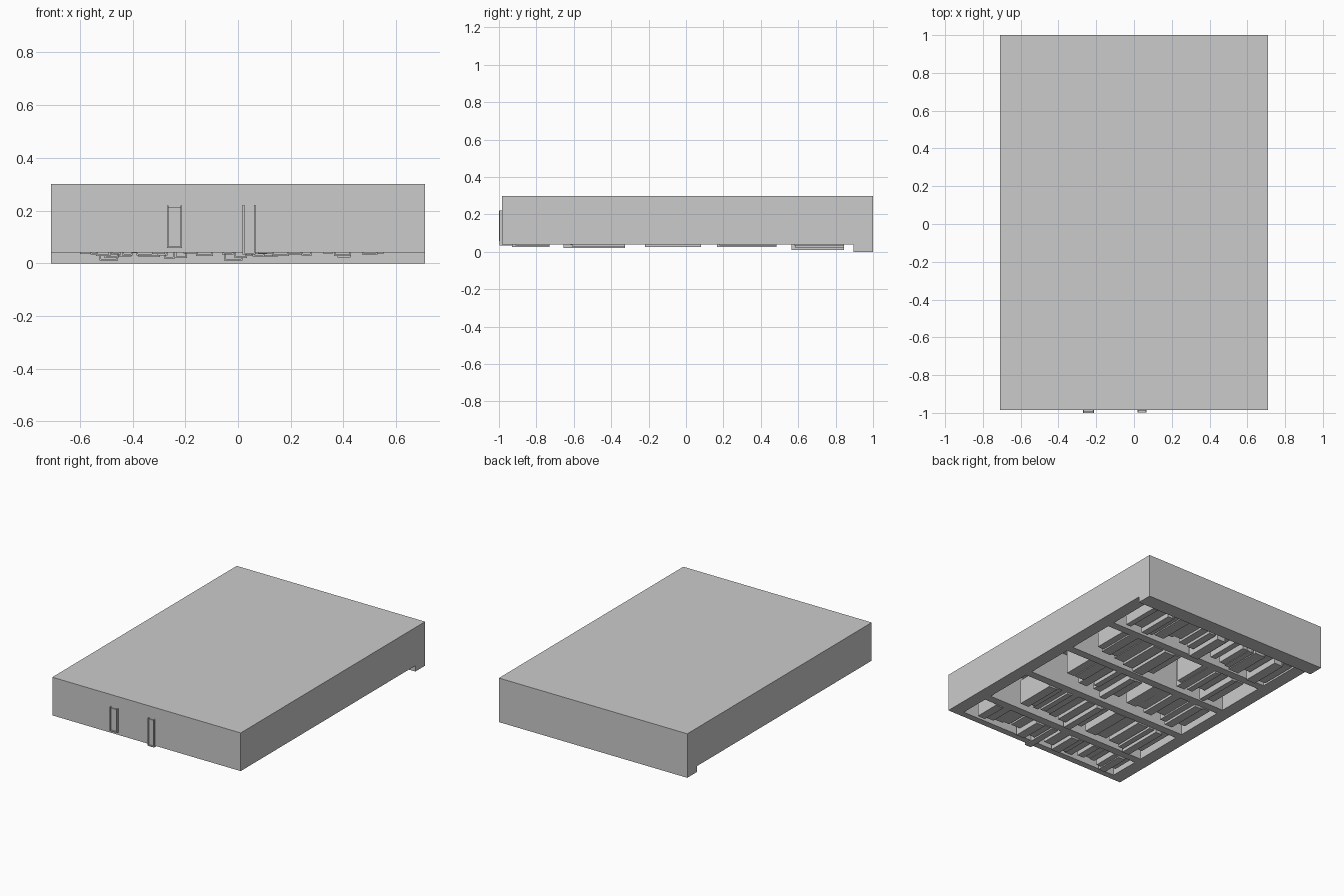
import bpy, bmesh, random
from mathutils import Vector

if "Cube" in bpy.data.objects:
    bpy.data.objects.remove(bpy.data.objects["Cube"])

random.seed(7)
HALF_W, INNER = 0.71, 0.62
FRONT, BACK = 0.04, 0.30          # bookcase lies on its open front, back panel up


def add_box(bm, x0, x1, y0, y1, z0, z1):
    made = bmesh.ops.create_cube(bm, size=1)["verts"]
    size = Vector((x1 - x0, y1 - y0, z1 - z0))
    mid = Vector((x0 + x1, y0 + y1, z0 + z1)) / 2
    for v in made:
        v.co = Vector([a * b for a, b in zip(v.co, size)]) + mid


def finish(bm, name):
    bmesh.ops.recalc_face_normals(bm, faces=bm.faces)
    mesh = bpy.data.meshes.new(name)
    bm.to_mesh(mesh)
    bm.free()
    obj = bpy.data.objects.new(name, mesh)
    bpy.context.collection.objects.link(obj)
    return obj


def add_book(bm, x0, x1, floor, height, z0, depth):
    t = 0.006
    top, z1 = floor - height, z0 + depth
    add_box(bm, x0, x1, top, floor, z0, z0 + t)                    # spine
    add_box(bm, x0, x0 + t, top, floor, z0 + t, z1)                # covers
    add_box(bm, x1 - t, x1, top, floor, z0 + t, z1)
    add_box(bm, x0 + t, x1 - t, top + 0.008, floor - 0.006,        # pages
            z0 + t, z1 - 0.008)


# Each row: underside of board above, shelf surface, tallest book,
# most forward spine, spans filled with books
rows = [
    (-0.94, -0.73, 0.20, 0.027, [(-0.59, -0.275), (-0.20, 0.01), (0.075, 0.56)]),
    (-0.675, -0.325, 0.33, 0.02, [(-0.57, -0.12), (-0.06, 0.45)]),
    (-0.27, 0.08, 0.30, 0.025, [(-0.56, -0.10), (0.0, 0.44)]),
    (0.135, 0.485, 0.32, 0.025, [(-0.50, -0.14), (0.02, 0.50)]),
    (0.54, 0.845, 0.28, 0.01, [(-0.60, -0.15), (-0.11, 0.56)]),
]

# Carcass: side profile including the plinth, extruded across the width
bm = bmesh.new()
profile = [(-0.985, FRONT), (0.895, FRONT), (0.895, 0), (1, 0), (1, BACK), (-0.985, BACK)]
face = bm.faces.new([bm.verts.new((-HALF_W, y, z)) for y, z in profile])
ext = bmesh.ops.extrude_face_region(bm, geom=[face])["geom"]
bmesh.ops.translate(bm, vec=(2 * HALF_W, 0, 0),
                    verts=[v for v in ext if isinstance(v, bmesh.types.BMVert)])
carcass = finish(bm, "bookcase_carcass")

# Shelf compartments cut from the front
bm = bmesh.new()
for y0, y1, *_ in rows:
    add_box(bm, -INNER, INNER, y0, y1, -0.1, 0.27)
cutter = finish(bm, "compartment_cutter")
cutter.hide_render = True
cutter.hide_viewport = True
cut = carcass.modifiers.new("compartments", "BOOLEAN")
cut.operation = "DIFFERENCE"
cut.solver = "EXACT"
cut.object = cutter
bpy.context.view_layer.objects.active = carcass
bpy.ops.object.modifier_apply(modifier=cut.name)
bpy.data.objects.remove(cutter)

# Books standing on every shelf
for i, (y0, floor, tall, z_min, spans) in enumerate(rows):
    bm = bmesh.new()
    for a, b in spans:
        x, n = a, 0
        while x < b - 0.025:
            w = min(random.uniform(0.035, 0.085), b - x)
            h = tall * (1 if n == 1 else random.uniform(0.75, 0.98))
            z = z_min if n == 1 else random.uniform(z_min + 0.004, 0.06)
            add_book(bm, x, x + w, floor, h, z, random.uniform(0.15, 0.19))
            x += w + random.choice([0.001, 0.002, 0.003, 0.015])
            n += 1
    if i == 0:   # two tall books poking through the top board
        add_book(bm, -0.27, -0.212, floor, 0.27, 0.058, 0.162)
        add_book(bm, 0.018, 0.066, floor, 0.268, 0.033, 0.188)
    finish(bm, f"book_row_{i + 1}")
